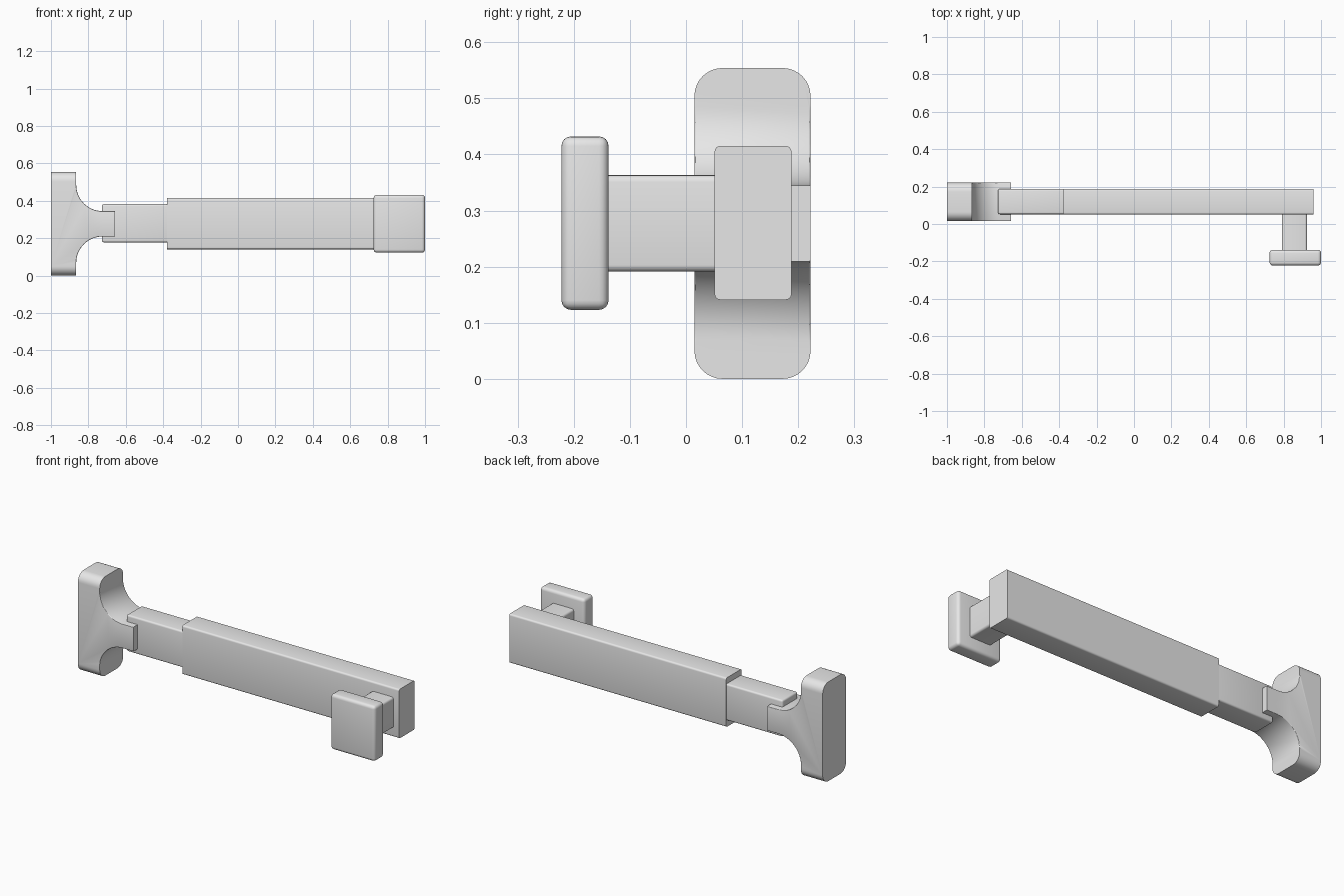
import bpy, bmesh, math
from mathutils import Vector

cube = bpy.data.objects.get("Cube")
if cube:
    bpy.data.objects.remove(cube, do_unlink=True)

grey = bpy.data.materials.new("light grey")
grey.use_nodes = True
grey.diffuse_color = (0.8, 0.8, 0.8, 1)
grey.node_tree.nodes["Principled BSDF"].inputs["Base Color"].default_value = (0.8, 0.8, 0.8, 1)


def round_edges(bm, radius, test, segments=4):
    """Round the edges for which test(end, other_end) holds."""
    edges = [e for e in bm.edges if test(e.verts[0].co, e.verts[1].co)]
    bmesh.ops.bevel(bm, geom=edges, offset=radius, offset_type='OFFSET',
                    segments=segments, profile=0.5, affect='EDGES', clamp_overlap=True)


def finish(bm, name):
    bmesh.ops.recalc_face_normals(bm, faces=bm.faces[:])
    mesh = bpy.data.meshes.new(name)
    bm.to_mesh(mesh)
    bm.free()
    mesh.materials.append(grey)
    obj = bpy.data.objects.new(name, mesh)
    bpy.context.collection.objects.link(obj)
    bpy.ops.object.select_all(action='DESELECT')
    obj.select_set(True)
    bpy.context.view_layer.objects.active = obj
    bpy.ops.object.shade_smooth_by_angle(angle=math.radians(30))
    return obj


def box(name, low, high, radius, axis=None):
    """Box between two corners; rounds edges along one axis, or all edges."""
    low, high = Vector(low), Vector(high)
    bm = bmesh.new()
    bmesh.ops.create_cube(bm, size=1)
    for v in bm.verts:
        v.co = (low + high) / 2 + v.co * (high - low)
    round_edges(bm, radius, lambda a, b: axis is None or abs(a[axis] - b[axis]) > 0.01)
    return finish(bm, name)


# Flared foot: half profile with a concave quarter arc, mirrored in height
MID, HALF, BACK, INNER = 0.277, 0.277, -1.0, -0.865
ARC, STEPS, Y0, Y1 = 0.14, 16, 0.015, 0.222
half = [(BACK, HALF), (INNER, HALF)]
for i in range(STEPS + 1):
    t = math.radians(90 * i / STEPS)
    half.append((INNER + ARC * (1 - math.cos(t)), 0.068 + ARC * (1 - math.sin(t))))
half.append((-0.657, 0.068))
profile = half + [(x, -z) for x, z in reversed(half)]

bm = bmesh.new()
face = bm.faces.new([bm.verts.new((x, Y0, MID + z)) for x, z in profile])
extruded = bmesh.ops.extrude_face_region(bm, geom=[face])
for item in extruded["geom"]:
    if isinstance(item, bmesh.types.BMVert):
        item.co.y = Y1
# Small rounding along the arcs and the neck
round_edges(bm, 0.01, lambda a, b: abs(a.y - b.y) < 1e-4
            and min(a.x, b.x) > INNER - 1e-4 and abs(a.x - b.x) > 1e-4, 3)
# Large rounding at the top and bottom corners of the plate
round_edges(bm, 0.05, lambda a, b: min(abs(a.z - MID), abs(b.z - MID)) > HALF - 1e-4
            and abs(a.x - b.x) > 0.1, 8)
finish(bm, "foot")

# Telescoping arm
box("inner_arm", (-0.727, 0.052, 0.178), (-0.3, 0.187, 0.382), 0.01)
box("outer_arm", (-0.38, 0.051, 0.141), (0.96, 0.188, 0.415), 0.01, axis=0)

# Handle post and push pad
box("handle_post", (0.79, -0.15, 0.191), (0.925, 0.06, 0.363), 0.012, axis=1)
box("push_pad", (0.725, -0.222, 0.123), (1.0, -0.138, 0.432), 0.017)
